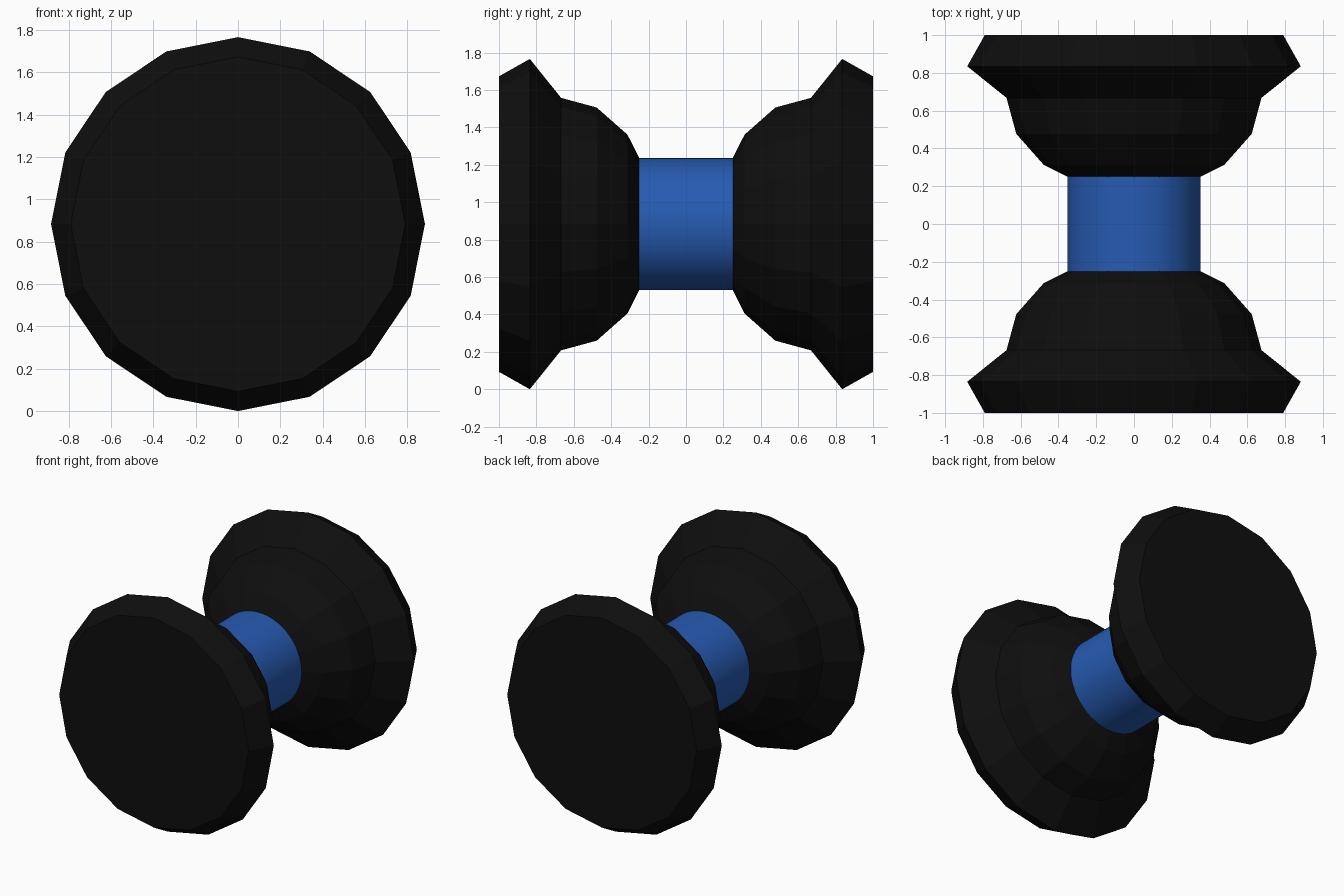
import bpy
import bmesh
from math import cos, sin, pi, radians
from mathutils import Vector

cube = bpy.data.objects.get("Cube")
if cube:
    bpy.data.objects.remove(cube, do_unlink=True)

CENTRE_Z = 0.883
SIDES = 16


def material(name, rgb):
    mat = bpy.data.materials.new(name)
    mat.use_nodes = True
    colour = (*rgb, 1)
    mat.diffuse_color = colour
    mat.node_tree.nodes["Principled BSDF"].inputs["Base Color"].default_value = colour
    return mat


def lathe(name, profile, sides, mat):
    """Closed solid turned round the y axis from (y, radius) points."""
    bm = bmesh.new()
    rings = []
    for y, r in profile:
        angles = [2 * pi * i / sides for i in range(sides)]
        rings.append([bm.verts.new((r * sin(a), y, r * cos(a))) for a in angles])
    for a, b in zip(rings, rings[1:]):
        for i in range(sides):
            j = (i + 1) % sides
            bm.faces.new((a[i], a[j], b[j], b[i]))
    bm.faces.new(rings[0])
    bm.faces.new(rings[-1])
    bmesh.ops.recalc_face_normals(bm, faces=bm.faces)
    mesh = bpy.data.meshes.new(name)
    bm.to_mesh(mesh)
    bm.free()
    mesh.materials.append(mat)
    obj = bpy.data.objects.new(name, mesh)
    obj.location = Vector((0, 0, CENTRE_Z))
    bpy.context.collection.objects.link(obj)
    return obj


black = material("black", (0.0045, 0.0045, 0.0045))
blue = material("blue", (0.02, 0.105, 0.45))

# Two faceted bells, narrow end towards the middle
bell = [(0.25, 0.353), (0.313, 0.478), (0.477, 0.623),
        (0.668, 0.675), (0.835, 0.883), (1.0, 0.79)]
for name, side in (("front_bell", -1), ("back_bell", 1)):
    lathe(name, [(side * y, r) for y, r in bell], SIDES, black)

# Smooth round axle between the bells
axle = lathe("axle", [(-0.252, 0.353), (0.252, 0.353)], SIDES * 4, blue)
bpy.ops.object.select_all(action="DESELECT")
axle.select_set(True)
bpy.context.view_layer.objects.active = axle
bpy.ops.object.shade_smooth_by_angle(angle=radians(30))
